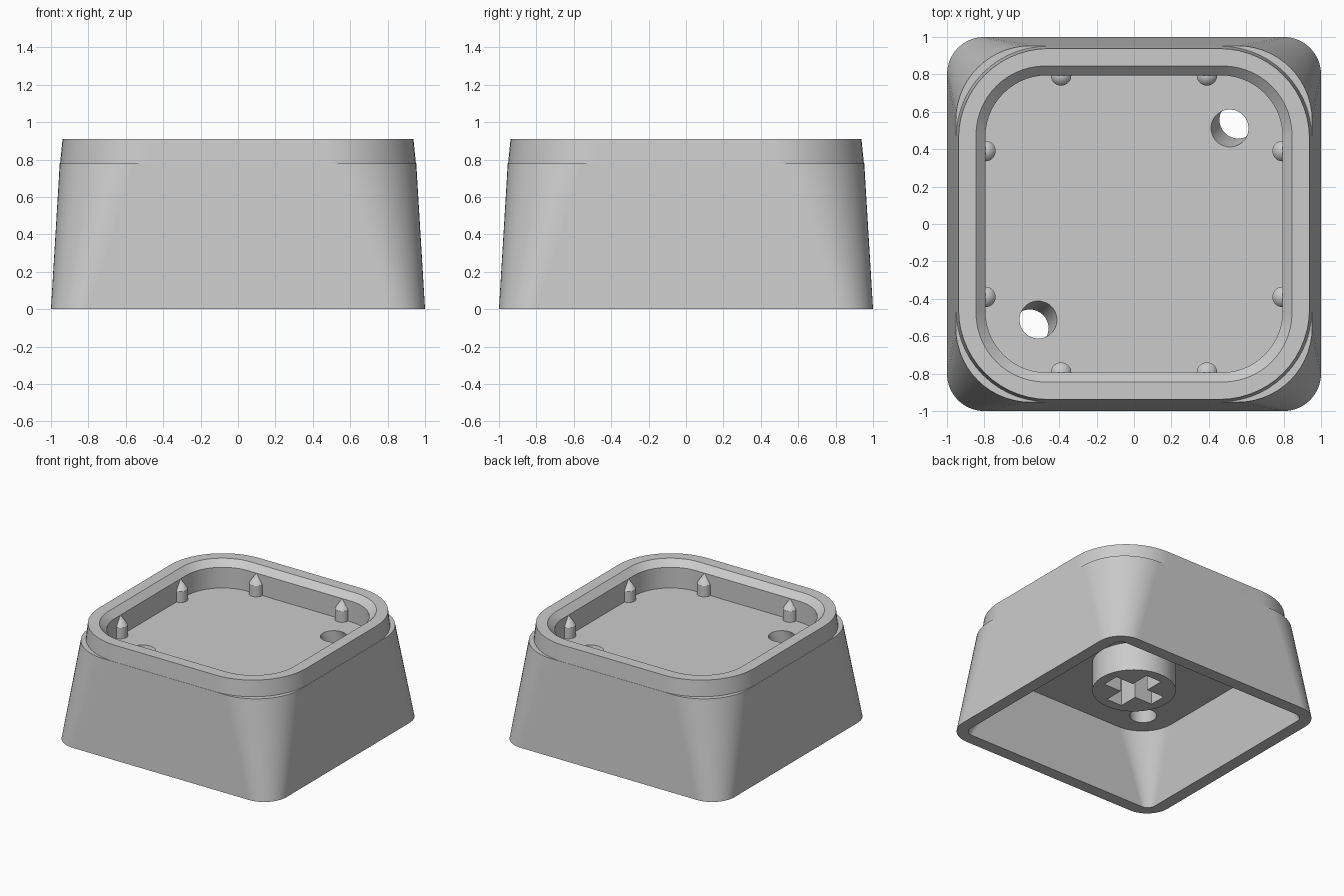
import bpy, bmesh, math
from mathutils import Matrix, Vector

default = bpy.data.objects.get("Cube")
if default:
    bpy.data.objects.remove(default, do_unlink=True)

grey = bpy.data.materials.new("light_grey_plastic")
grey.use_nodes = True
colour = (0.6, 0.6, 0.6, 1)
grey.diffuse_color = colour
grey.node_tree.nodes["Principled BSDF"].inputs["Base Color"].default_value = colour


def to_object(name, bm):
    bmesh.ops.recalc_face_normals(bm, faces=bm.faces)
    mesh = bpy.data.meshes.new(name)
    bm.to_mesh(mesh)
    bm.free()
    mesh.materials.append(grey)
    obj = bpy.data.objects.new(name, mesh)
    bpy.context.collection.objects.link(obj)
    return obj


def rounded_ring(bm, half, radius, z, steps=14):
    """Rounded square of vertices at one height."""
    ring = []
    for corner in range(4):
        middle = math.radians(45 + 90 * corner)
        reach = (half - radius) * math.sqrt(2)
        for i in range(steps + 1):
            a = math.radians(90 * (corner + i / steps))
            ring.append(bm.verts.new((reach * math.cos(middle) + radius * math.cos(a),
                                      reach * math.sin(middle) + radius * math.sin(a), z)))
    return ring


def loft(name, sections):
    """Bridge rounded squares in order and cap both ends."""
    bm = bmesh.new()
    rings = [rounded_ring(bm, *s) for s in sections]
    for low, high in zip(rings, rings[1:]):
        for i in range(len(low)):
            j = (i + 1) % len(low)
            bm.faces.new((low[i], low[j], high[j], high[i]))
    bm.faces.new(rings[0])
    bm.faces.new(rings[-1])
    return to_object(name, bm)


def add_cylinder(bm, x, y, low, high, r1, r2, segments=32):
    return bmesh.ops.create_cone(
        bm, cap_ends=True, segments=segments, radius1=r1, radius2=r2, depth=high - low,
        matrix=Matrix.Translation((x, y, (low + high) / 2)))["verts"]


def cut(obj, cutter):
    mod = obj.modifiers.new("cut", "BOOLEAN")
    mod.operation = "DIFFERENCE"
    mod.solver = "EXACT"
    mod.object = cutter
    bpy.context.view_layer.objects.active = obj
    with bpy.context.temp_override(object=obj, active_object=obj):
        bpy.ops.object.modifier_apply(modifier=mod.name)


def smooth(obj):
    bpy.ops.object.select_all(action="DESELECT")
    obj.select_set(True)
    bpy.context.view_layer.objects.active = obj
    bpy.ops.object.shade_smooth_by_angle(angle=math.radians(30))
    mod = obj.modifiers.new("even_normals", "WEIGHTED_NORMAL")
    mod.keep_sharp = True


FLOOR, CEILING, TOP = 0.69, 0.53, 0.91

# Shell: underside cavity, tapered walls, corner ledge, collar, chamfered tray
shell = loft("cap_shell", [
    (0.80, 0.28, CEILING), (0.90, 0.07, 0), (1.0, 0.2, 0),
    (0.953, 0.40, 0.78), (0.951, 0.49, 0.78), (0.938, 0.48, TOP),
    (0.845, 0.37, TOP), (0.795, 0.33, 0.86), (0.795, 0.33, FLOOR)])

# Slanted through holes, leaning outward as they go down
bm = bmesh.new()
for side in (-1, 1):
    verts = add_cylinder(bm, 0, 0, CEILING - 0.06, FLOOR + 0.06, 0.1, 0.1, 48)
    for v in verts:
        slide = side * (0.512 + 0.045 * (FLOOR - v.co.z) / (FLOOR - CEILING))
        v.co += Vector((slide, slide, 0))
hole_cutter = to_object("hole_cutter", bm)
cut(shell, hole_cutter)

# Mounting stem with a cross socket
bm = bmesh.new()
add_cylinder(bm, 0, 0, 0.295, 0.64, 0.312, 0.312, 64)
stem = to_object("mounting_stem", bm)


def cross_cutter():
    bm = bmesh.new()
    arm, width, low, high = 0.23, 0.07, 0.2, 0.61
    outline = []
    for turn in range(4):
        spin = Matrix.Rotation(turn * math.pi / 2, 3, "Z")
        for x, y in ((width, -width), (arm, -width), (arm, width)):
            outline.append(bm.verts.new(spin @ Vector((x, y, low))))
    face = bm.faces.new(outline)
    top = bmesh.ops.extrude_face_region(bm, geom=[face])["geom"]
    lifted = [v for v in top if isinstance(v, bmesh.types.BMVert)]
    bmesh.ops.translate(bm, verts=lifted, vec=(0, 0, high - low))
    return to_object("cross_cutter", bm)


socket = cross_cutter()
cut(shell, socket)
cut(stem, socket)

for helper in (hole_cutter, socket):
    bpy.data.objects.remove(helper, do_unlink=True)

# Pointed pins, half sunk in the tray walls, two per side
bm = bmesh.new()
for side in range(4):
    for offset in (-0.39, 0.39):
        p = Matrix.Rotation(side * math.pi / 2, 3, "Z") @ Vector((0.795, offset, 0))
        add_cylinder(bm, p.x, p.y, FLOOR - 0.01, 0.78, 0.055, 0.055)
        add_cylinder(bm, p.x, p.y, 0.78, 0.862, 0.055, 0)
pins = to_object("tray_pins", bm)

for part in (shell, stem, pins):
    smooth(part)
